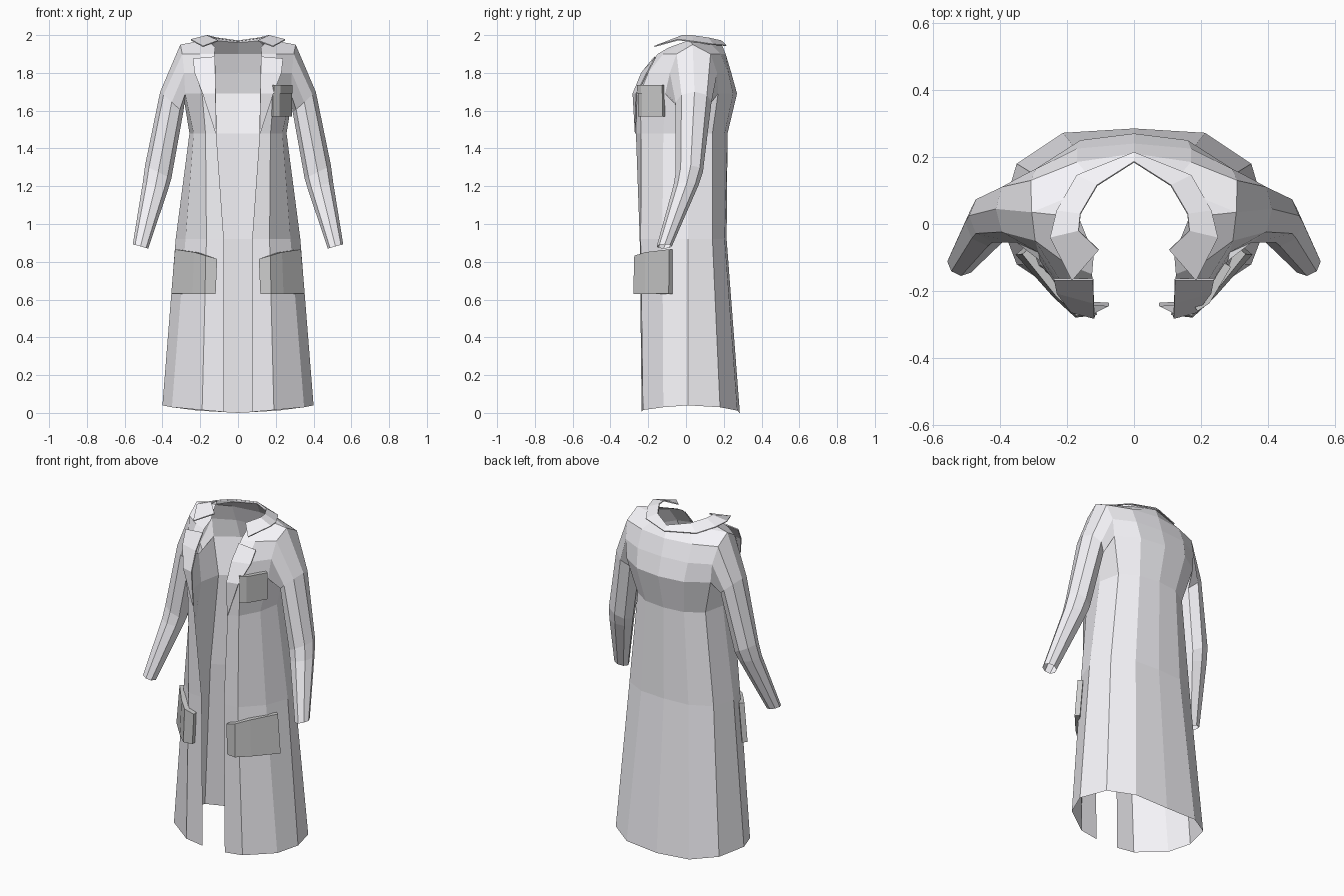
import bpy, math
from mathutils import Vector

if "Cube" in bpy.data.objects:
    bpy.data.objects.remove(bpy.data.objects["Cube"])


def material(name, color):
    m = bpy.data.materials.new(name)
    m.diffuse_color = color
    m.use_nodes = True
    m.node_tree.nodes["Principled BSDF"].inputs["Base Color"].default_value = m.diffuse_color
    return m


cloth = material("pale_cloth", (.93, .92, .96, 1))
pocket_cloth = material("pocket_cloth", (.82, .82, .79, 1))


def grid_mesh(name, rows, mirror=True, closed=False, thick=0.0, extra=None, mat=cloth):
    """Loft quads between rows of points; None leaves a hole."""
    verts, faces, ids = [], [], {}

    def vid(p):
        key = tuple(round(c, 4) for c in p)
        if key not in ids:
            ids[key] = len(verts)
            verts.append(key)
        return ids[key]

    def add(pts):
        if any(p is None for p in pts):
            return
        loop = []
        for p in pts:
            i = vid(p)
            if i not in loop:
                loop.append(i)
        if len(loop) > 2:
            faces.append(loop)

    for a, b in zip(rows, rows[1:]):
        n = len(a)
        for i in range(n if closed else n - 1):
            j = (i + 1) % n
            add([a[i], a[j], b[j], b[i]])
    for f in extra or []:
        add(f)
    me = bpy.data.meshes.new(name)
    me.from_pydata(verts, [], faces)
    me.materials.append(mat)
    ob = bpy.data.objects.new(name, me)
    bpy.context.collection.objects.link(ob)
    if thick:
        s = ob.modifiers.new("thickness", 'SOLIDIFY')
        s.thickness = thick
        s.offset = 0
    if mirror:
        m = ob.modifiers.new("mirror", 'MIRROR')
        m.use_clip = True
        m.merge_threshold = 0.002
    return ob


def at(z, pts):
    return [p and (p[0], p[1], z) for p in pts]


# Coat body: half cross-sections from the front edge round to the back centre
hem = [(.075, -.235, .005), (.19, -.228, .015), (.35, -.12, .03), (.40, .01, .04),
       (.35, .18, .03), (.212, .272, .012), (0, .285, 0)]
hip = at(.92, [(.075, -.245), (.167, -.24), (.278, -.125), (.33, .01),
               (.285, .14), (.16, .205), (0, .215)])
waist = at(1.48, [(.115, -.265), (.172, -.237), (.235, -.12), (.257, .01),
                  (.23, .14), (.13, .205), (0, .22)])
armpit = (.283, .025, 1.64)
chest = at(1.69, [(.12, -.27), (.19, -.245), (.28, -.11), None,
                  (.285, .17), (.16, .25), (0, .27)])
chest_low = chest[:3] + [armpit] + chest[4:]
upper = at(1.80, [(.12, -.225), (.2, -.2), (.285, -.085), None,
                  (.292, .165), (.17, .225), (0, .24)])
yoke = at(1.90, [(.125, -.15), (.2, -.12), (.295, -.05), None,
                 (.308, .13), (.17, .185), (0, .21)])
tip, neck, nape = (.305, .035, 1.95), (.165, .02, 1.975), (.11, .115, 1.97)
top = [(.12, -.09, 1.935), neck, tip, None, tip, nape, (0, .185, 1.96)]
grid_mesh("coat_body", [hem, hip, waist, chest_low, chest, upper, yoke, top],
          extra=[[tip, neck, nape]])


# Sleeves: octagonal rings leading from the armhole to the cuff
def ring(inner, outer, depth):
    i, o = Vector(inner), Vector(outer)
    c, a = (i + o) / 2, (o - i) / 2
    pts = []
    for k in range(8):
        t = k * math.pi / 4
        pts.append(tuple(c - a * math.cos(t) + Vector((0, -depth * math.sin(t), 0))))
    return pts


armhole = [armpit, chest[2], upper[2], yoke[2], tip, yoke[4], upper[4], chest[4]]
grid_mesh("sleeve", [armhole,
                     ring((.29, .035, 1.59), (.412, .045, 1.70), .095),
                     ring((.353, .01, 1.24), (.492, .025, 1.31), .072),
                     ring((.368, -.005, 1.19), (.504, .005, 1.22), .066),
                     ring((.475, -.118, .87), (.557, -.112, .893), .04)], closed=True)

# Turned-down collar with a short stand rising from the neckline
stand = [(0, .185, 1.96), nape, neck]
collar_in = [(0, .185, 1.97), (.11, .115, 1.985), (.16, .03, 1.997),
             (.165, -.02, 1.997), (.105, -.077, 1.97)]
collar_out = [(0, .213, 1.945), (.17, .145, 1.95), (.23, .04, 1.965),
              (.25, -.04, 1.975), (.185, -.168, 1.94)]
grid_mesh("collar", [collar_in, collar_out], thick=.006)
grid_mesh("collar_stand", [stand, collar_in[:3]])

# Folded lapels
fold = [(.114, -.268, 1.48), (.118, -.28, 1.69), (.12, -.235, 1.80), (.122, -.165, 1.885)]
edge = [(.118, -.268, 1.48), (.187, -.262, 1.69), (.23, -.205, 1.80), (.238, -.165, 1.875)]
grid_mesh("lapel", [fold, edge], thick=.006)

# Hip pockets wrapped round the front corners
low = at(.63, [(.12, -.258), (.17, -.265), (.23, -.208), (.342, -.082)])
high = [(.112, -.256, .815), (.165, -.26, .832), (.222, -.205, .85), (.322, -.08, .865)]
grid_mesh("hip_pocket", [low, high], thick=.03, mat=pocket_cloth)

# Single chest pocket with a flap
path = [(.18, -.246), (.213, -.225), (.276, -.118)]
flap_path = [(x + .003, y - .004) for x, y in path]
grid_mesh("chest_pocket", [at(1.57, path), at(1.72, path)], mirror=False, thick=.022,
          mat=pocket_cloth)
grid_mesh("chest_pocket_flap", [at(1.69, flap_path), at(1.735, flap_path)],
          mirror=False, thick=.024, mat=pocket_cloth)
